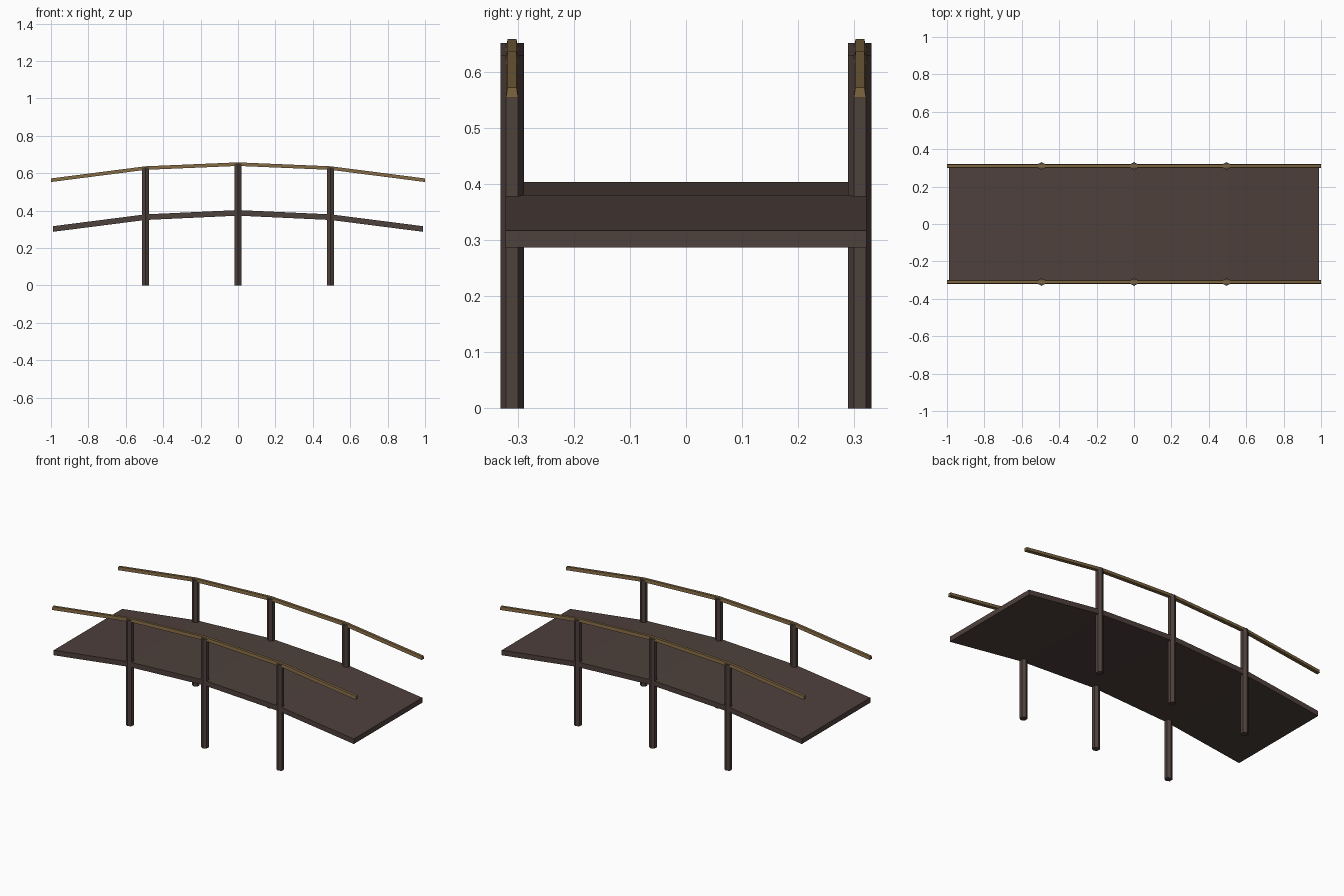
import bpy, bmesh, math

if "Cube" in bpy.data.objects:
    bpy.data.objects.remove(bpy.data.objects["Cube"])

def material(name, rgb):
    m = bpy.data.materials.new(name)
    m.diffuse_color = (*rgb, 1)
    m.use_nodes = True
    m.node_tree.nodes["Principled BSDF"].inputs["Base Color"].default_value = m.diffuse_color
    return m

dark = material("dark brown wood", (0.076, 0.052, 0.045))
tan = material("tan wood", (0.205, 0.130, 0.053))

def finish(bm, name, mat):
    bmesh.ops.recalc_face_normals(bm, faces=bm.faces)
    me = bpy.data.meshes.new(name)
    bm.to_mesh(me)
    bm.free()
    me.materials.append(mat)
    ob = bpy.data.objects.new(name, me)
    bpy.context.collection.objects.link(ob)
    return ob

def sweep(name, path, section, mat):
    """Sweep a (y, z) section along (x, z) path points."""
    bm = bmesh.new()
    rings = [[bm.verts.new((x, y, z + dz)) for y, dz in section] for x, z in path]
    n = len(section)
    for a, b in zip(rings, rings[1:]):
        for i in range(n):
            j = (i + 1) % n
            bm.faces.new((a[i], a[j], b[j], b[i]))
    bm.faces.new(rings[0])
    bm.faces.new(rings[-1])
    return finish(bm, name, mat)

def arch(end, z_end, z_mid, z_top):
    return [(-end, z_end), (-0.495, z_mid), (0, z_top), (0.495, z_mid), (end, z_end)]

# Arched deck
sweep("deck", arch(0.988, 0.317, 0.38, 0.403),
      [(-0.322, 0), (0.322, 0), (0.322, -0.03), (-0.322, -0.03)], dark)

for side, label in ((-1, "front"), (1, "back")):
    y = side * 0.31
    # Handrail with a slightly tapered section
    sweep(label + "_handrail", arch(1.0, 0.572, 0.637, 0.658),
          [(y - 0.008, 0), (y + 0.008, 0), (y + 0.011, -0.019), (y - 0.011, -0.019)], tan)
    # Six-sided posts, corners pointing along y
    for x, top, place in ((-0.495, 0.63, "left"), (0, 0.651, "middle"), (0.495, 0.63, "right")):
        bm = bmesh.new()
        ring = [(x + 0.021 * math.sin(math.tau * i / 6), y + 0.021 * math.cos(math.tau * i / 6))
                for i in range(6)]
        base = bm.faces.new([bm.verts.new((px, py, 0)) for px, py in ring])
        ext = bmesh.ops.extrude_face_region(bm, geom=[base], use_keep_orig=True)
        bmesh.ops.translate(bm, vec=(0, 0, top),
                            verts=[v for v in ext["geom"] if isinstance(v, bmesh.types.BMVert)])
        finish(bm, label + "_post_" + place, dark)
